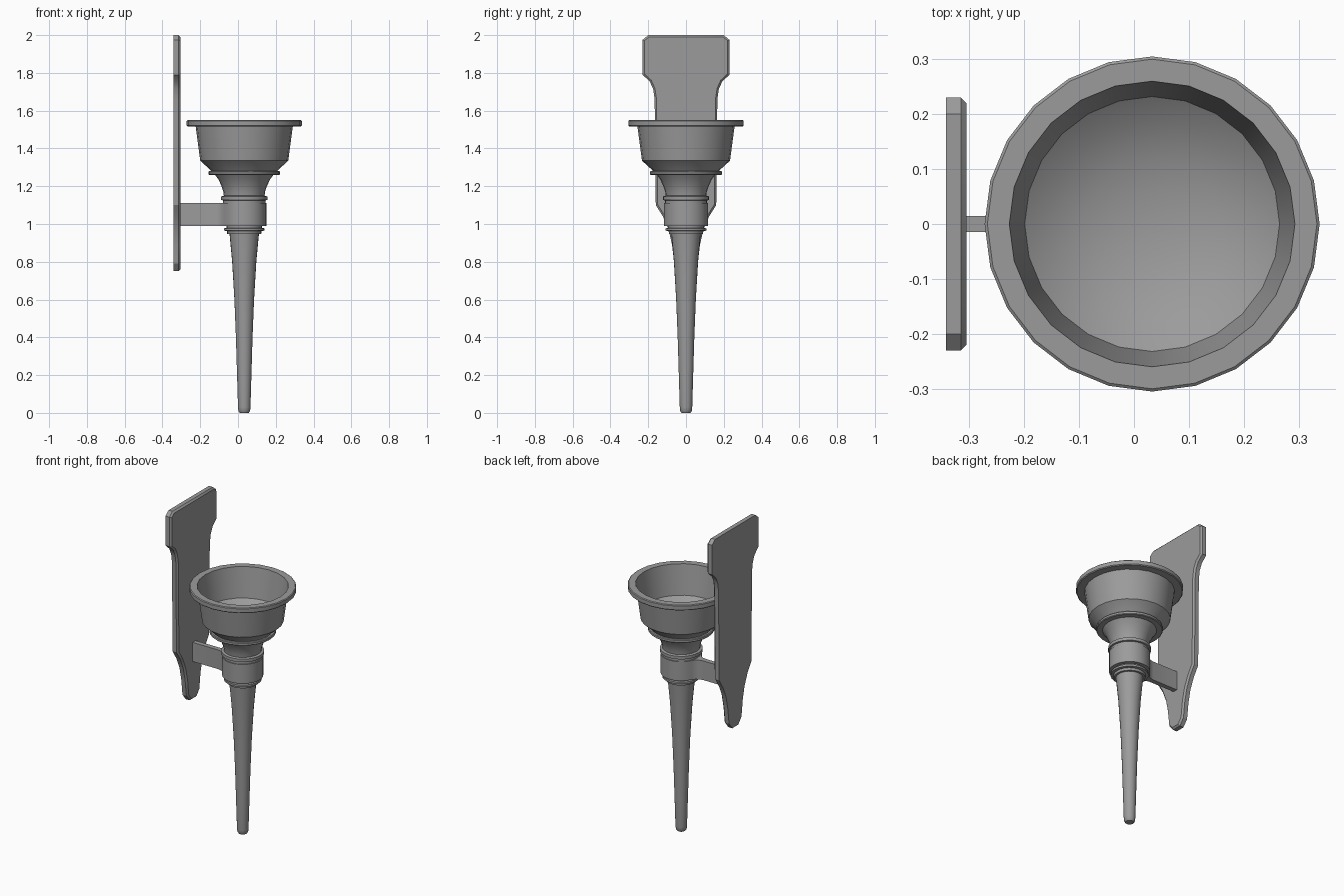
import bpy, bmesh, math
from mathutils import Matrix, Vector

cube = bpy.data.objects.get("Cube")
if cube:
    bpy.data.objects.remove(cube, do_unlink=True)

grey = bpy.data.materials.new("iron grey")
grey.use_nodes = True
colour = (0.33, 0.33, 0.33, 1)
grey.diffuse_color = colour
grey.node_tree.nodes["Principled BSDF"].inputs["Base Color"].default_value = colour

AXIS_X = 0.033
SIDES = 24


def finish(name, bm, angle=30):
    bmesh.ops.remove_doubles(bm, verts=bm.verts, dist=0.0001)
    bmesh.ops.recalc_face_normals(bm, faces=bm.faces)
    mesh = bpy.data.meshes.new(name)
    bm.to_mesh(mesh)
    bm.free()
    mesh.materials.append(grey)
    obj = bpy.data.objects.new(name, mesh)
    bpy.context.collection.objects.link(obj)
    bpy.ops.object.select_all(action='DESELECT')
    obj.select_set(True)
    bpy.context.view_layer.objects.active = obj
    bpy.ops.object.shade_smooth_by_angle(angle=math.radians(angle))
    return obj


def lathe(name, profile):
    """Turn (radius, height) points around the torch axis."""
    bm = bmesh.new()
    verts = [bm.verts.new((AXIS_X + r, 0, z)) for r, z in profile]
    edges = [bm.edges.new(pair) for pair in zip(verts, verts[1:])]
    bmesh.ops.spin(bm, geom=verts + edges, cent=(AXIS_X, 0, 0), axis=(0, 0, 1),
                   angle=math.tau, steps=SIDES, use_merge=False)
    return finish(name, bm)


def slab(name, outline, direction, bevel=0):
    """Extrude a closed outline, optionally bevelling the far rim."""
    bm = bmesh.new()
    face = bm.faces.new([bm.verts.new(p) for p in outline])
    ext = bmesh.ops.extrude_face_region(bm, geom=[face], use_keep_orig=True)["geom"]
    bmesh.ops.translate(bm, vec=direction,
                        verts=[g for g in ext if isinstance(g, bmesh.types.BMVert)])
    if bevel:
        far = [g for g in ext if isinstance(g, bmesh.types.BMFace)][0]
        bmesh.ops.recalc_face_normals(bm, faces=bm.faces)
        bmesh.ops.bevel(bm, geom=list(far.edges), offset=bevel, segments=1,
                        affect='EDGES', profile=0.5)
    return finish(name, bm)


# Tapered handle with a rounded tip
lathe("handle", [(0, 0), (0.024, 0), (0.031, 0.01), (0.033, 0.03), (0.038, 0.2),
                 (0.044, 0.4), (0.052, 0.6), (0.064, 0.8), (0.078, 0.95), (0, 0.95)])

# Stacked rings below and above the clamp
lathe("lower_ring", [(0, 0.948), (0.09, 0.948), (0.092, 0.963), (0.108, 0.965),
                     (0.108, 0.977), (0.094, 0.979), (0.094, 1.0), (0, 1.0)])
lathe("upper_ring", [(0, 1.1), (0.112, 1.1), (0.112, 1.125), (0.122, 1.127),
                     (0.122, 1.146), (0.108, 1.15), (0, 1.15)])

# Flared neck and the ring under the cup
lathe("neck", [(0, 1.14), (0.107, 1.14), (0.11, 1.17), (0.12, 1.2),
               (0.136, 1.235), (0.158, 1.265), (0, 1.265)])
lathe("neck_ring", [(0, 1.26), (0.186, 1.26), (0.19, 1.264), (0.19, 1.276),
                    (0.186, 1.28), (0, 1.28)])

# Hollow cup with a wide rim and dished floor
lathe("cup", [(0, 1.275), (0.172, 1.275), (0.178, 1.285), (0.233, 1.335),
              (0.257, 1.515), (0.3, 1.517), (0.305, 1.522), (0.305, 1.546),
              (0.3, 1.55), (0.26, 1.55), (0.232, 1.365), (0.19, 1.335),
              (0.12, 1.308), (0.06, 1.297), (0, 1.293)])

# Clamp: round collar with small fillets running into a flat arm
radius, half_gap = 0.117, 25
arc = [math.radians(180 - half_gap - i * (360 - 2 * half_gap) / SIDES)
       for i in range(SIDES + 1)]
collar = [(AXIS_X + radius * math.cos(a), radius * math.sin(a)) for a in arc]
arm = [(-0.306, 0.015), (-0.13, 0.015), (-0.105, 0.02), (-0.086, 0.032)]
outline = arm + collar + [(x, -y) for x, y in reversed(arm)]
slab("clamp_arm", [(x, y, 0.99) for x, y in outline], Vector((0, 0, 0.12)))

# Wall plate: wide chamfered head, straight body and tapering tail
half = [(0.2, 2.0), (0.23, 1.975), (0.23, 1.79), (0.192, 1.755), (0.174, 1.715),
        (0.166, 1.66), (0.16, 1.1), (0.122, 1.04), (0.092, 0.97), (0.074, 0.89),
        (0.062, 0.79), (0.03, 0.75)]
outline = half + [(-y, z) for y, z in reversed(half)]
slab("wall_plate", [(-0.342, y, z) for y, z in outline], Vector((0.037, 0, 0)), 0.01)
